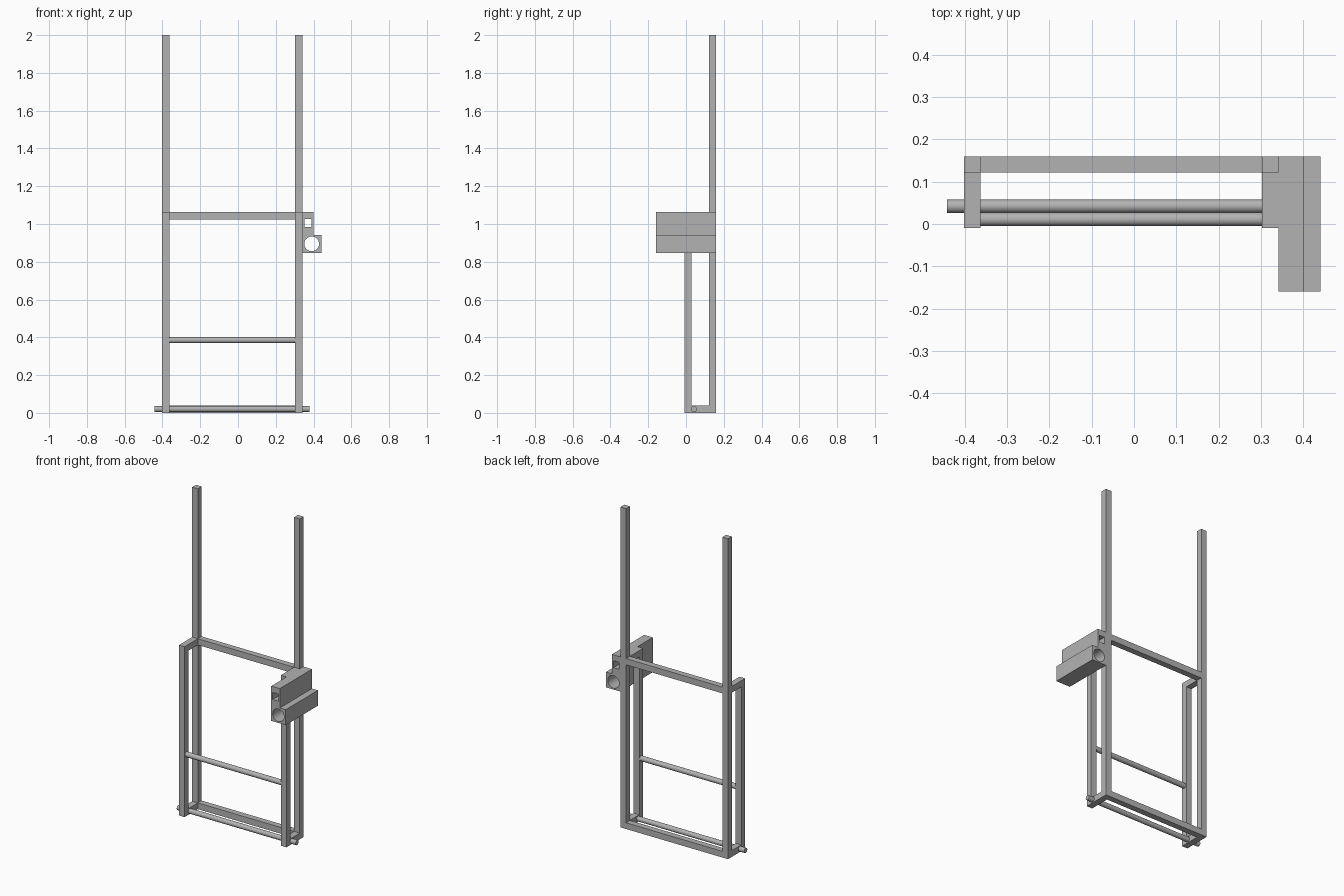
import bpy
import math

cube = bpy.data.objects.get("Cube")
if cube:
    bpy.data.objects.remove(cube, do_unlink=True)

grey = bpy.data.materials.new("steel grey")
grey.use_nodes = True
colour = (0.45, 0.45, 0.45, 1)
grey.diffuse_color = colour
grey.node_tree.nodes["Principled BSDF"].inputs["Base Color"].default_value = colour


def box(name, x, y, z):
    """Box spanning the given (low, high) ranges."""
    bpy.ops.mesh.primitive_cube_add(size=1, location=[sum(r) / 2 for r in (x, y, z)])
    ob = bpy.context.object
    ob.name = name
    ob.scale = [r[1] - r[0] for r in (x, y, z)]
    bpy.ops.object.transform_apply(location=False, rotation=False, scale=True)
    ob.data.materials.append(grey)


def rod(name, x, y, z, radius):
    """Round bar along x."""
    bpy.ops.mesh.primitive_cylinder_add(vertices=32, radius=radius, depth=x[1] - x[0],
                                        location=(sum(x) / 2, y, z),
                                        rotation=(0, math.pi / 2, 0))
    ob = bpy.context.object
    ob.name = name
    ob.data.materials.append(grey)
    bpy.ops.object.shade_smooth_by_angle()


def rectangle(x, z):
    return [(x[0], z[0]), (x[1], z[0]), (x[1], z[1]), (x[0], z[1])]


def circle(x, z, radius, sides=40):
    return [(x + radius * math.cos(i * math.tau / sides),
             z + radius * math.sin(i * math.tau / sides)) for i in range(sides)]


def hollow_block(name, outlines, half_length):
    """Outer outline with a hole, extruded along y."""
    curve = bpy.data.curves.new(name, "CURVE")
    curve.dimensions = "2D"
    curve.fill_mode = "BOTH"
    curve.extrude = half_length
    for points in outlines:
        spline = curve.splines.new("POLY")
        spline.points.add(len(points) - 1)
        for point, (x, z) in zip(spline.points, points):
            point.co = (x, z, 0, 1)
        spline.use_cyclic_u = True
    ob = bpy.data.objects.new(name, curve)
    bpy.context.collection.objects.link(ob)
    ob.rotation_euler.x = math.pi / 2
    bpy.ops.object.select_all(action="DESELECT")
    ob.select_set(True)
    bpy.context.view_layer.objects.active = ob
    bpy.ops.object.convert(target="MESH")
    ob = bpy.context.object
    ob.data.materials.clear()
    ob.data.materials.append(grey)
    bpy.ops.object.shade_smooth_by_angle()


# Shared bar ranges
left, right = (0.302, 0.341), (-0.402, -0.363)
front, back = (-0.009, 0.029), (0.122, 0.16)
between_x, between_y = (right[1], left[0]), (front[1], back[0])
low, high = (0, 0.039), (1.025, 1.064)

# Square side frames
for side, x in (("left", left), ("right", right)):
    box(side + "_back_upright", x, back, (0, 2))
    box(side + "_front_upright", x, front, (0, high[1]))
    box(side + "_bottom_bar", x, between_y, low)
    box(side + "_top_bar", x, between_y, high)

# Cross bars joining the back uprights
box("back_bottom_bar", between_x, back, low)
box("back_top_bar", between_x, back, high)

# Round rods
rod("front_rod", between_x, 0.011, 0.385, 0.016)
rod("bottom_rod", (-0.442, 0.379), 0.042, 0.02, 0.0155)

# Hollow holders on the left side
hollow_block("square_socket", [rectangle((0.341, 0.4), (0.943, 1.064)),
                               rectangle((0.351, 0.39), (0.983, 1.027))], 0.159)
hollow_block("round_socket", [rectangle((0.341, 0.441), (0.847, 0.943)),
                              circle(0.39, 0.895, 0.039)], 0.159)
